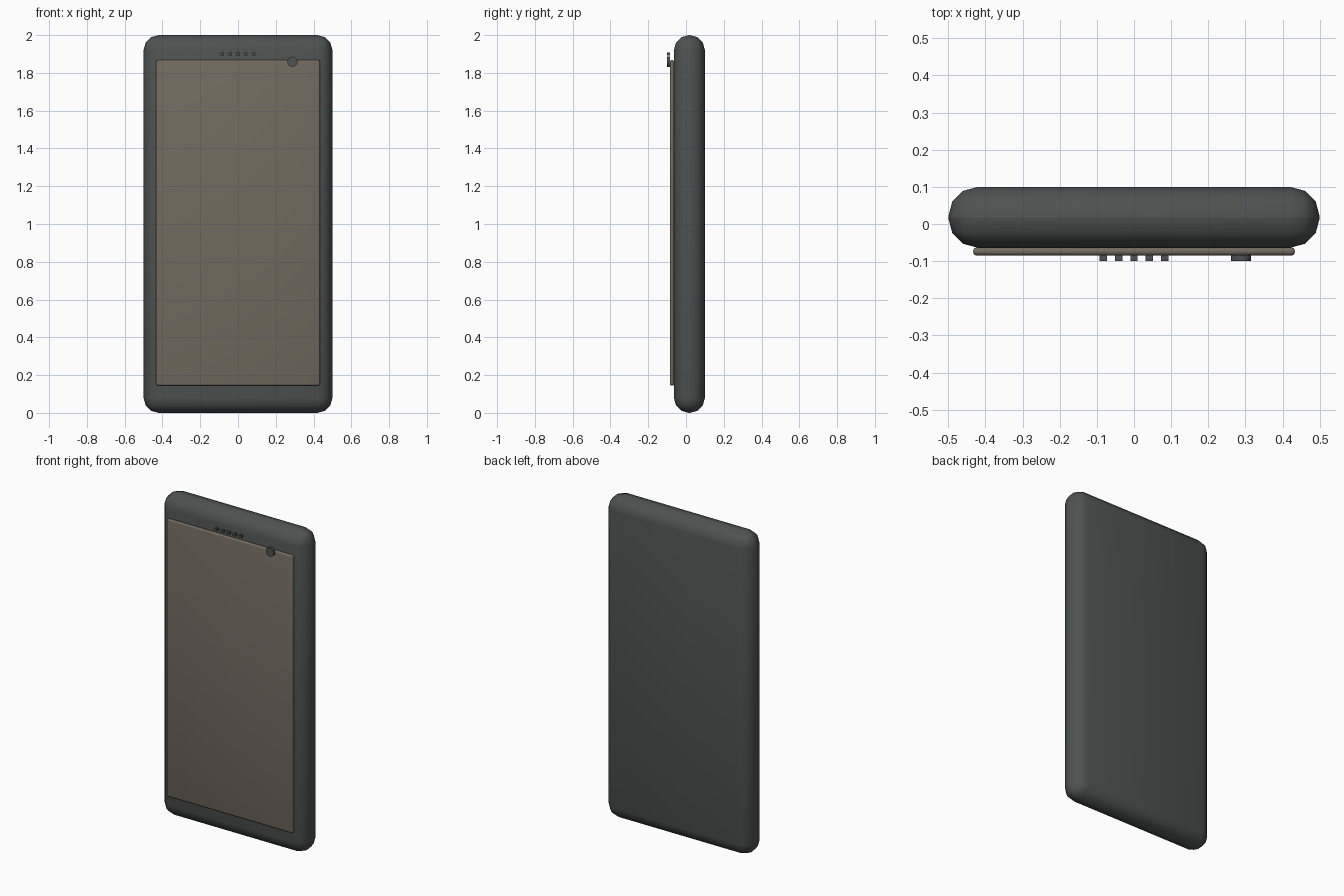
import bpy
import math

if "Cube" in bpy.data.objects:
    bpy.data.objects.remove(bpy.data.objects["Cube"])


def material(name, rgb):
    m = bpy.data.materials.new(name)
    m.diffuse_color = (*rgb, 1)
    m.use_nodes = True
    m.node_tree.nodes["Principled BSDF"].inputs["Base Color"].default_value = m.diffuse_color
    return m


dark = material("dark_grey", (0.075, 0.085, 0.08))
glass = material("warm_grey", (0.17, 0.145, 0.115))


def box(name, x, y, z, mat, bevel=0.0, segments=3):
    """Box from (min, max) ranges, with optional rounded edges."""
    ranges = (x, y, z)
    bpy.ops.mesh.primitive_cube_add(size=1, location=[(a + b) / 2 for a, b in ranges])
    ob = bpy.context.object
    ob.name = name
    ob.scale = [b - a for a, b in ranges]
    bpy.ops.object.transform_apply(location=False, rotation=False, scale=True)
    ob.data.materials.append(mat)
    if bevel:
        mod = ob.modifiers.new("round", 'BEVEL')
        mod.width = bevel
        mod.segments = segments
        bpy.ops.object.modifier_apply(modifier=mod.name)
        bpy.ops.object.shade_smooth_by_angle(angle=math.radians(40))
    return ob


# Rounded casing
box("body", (-0.5, 0.5), (-0.064, 0.1), (0, 2), dark, 0.08)

# Screen panel standing slightly proud of the front
box("screen", (-0.433, 0.433), (-0.085, -0.063), (0.144, 1.868), glass, 0.01)

# Row of earpiece speaker slots
for i in range(-2, 3):
    x = i * 0.0415
    box(f"speaker_slot_{i + 3}", (x - 0.01, x + 0.01), (-0.1, -0.084),
        (1.893, 1.908), dark)

# Front camera lens
bpy.ops.mesh.primitive_cylinder_add(vertices=24, radius=0.027, depth=0.016,
                                    location=(0.288, -0.092, 1.859),
                                    rotation=(math.pi / 2, 0, 0))
lens = bpy.context.object
lens.name = "camera_lens"
lens.data.materials.append(dark)
bpy.ops.object.shade_smooth_by_angle(angle=math.radians(40))
